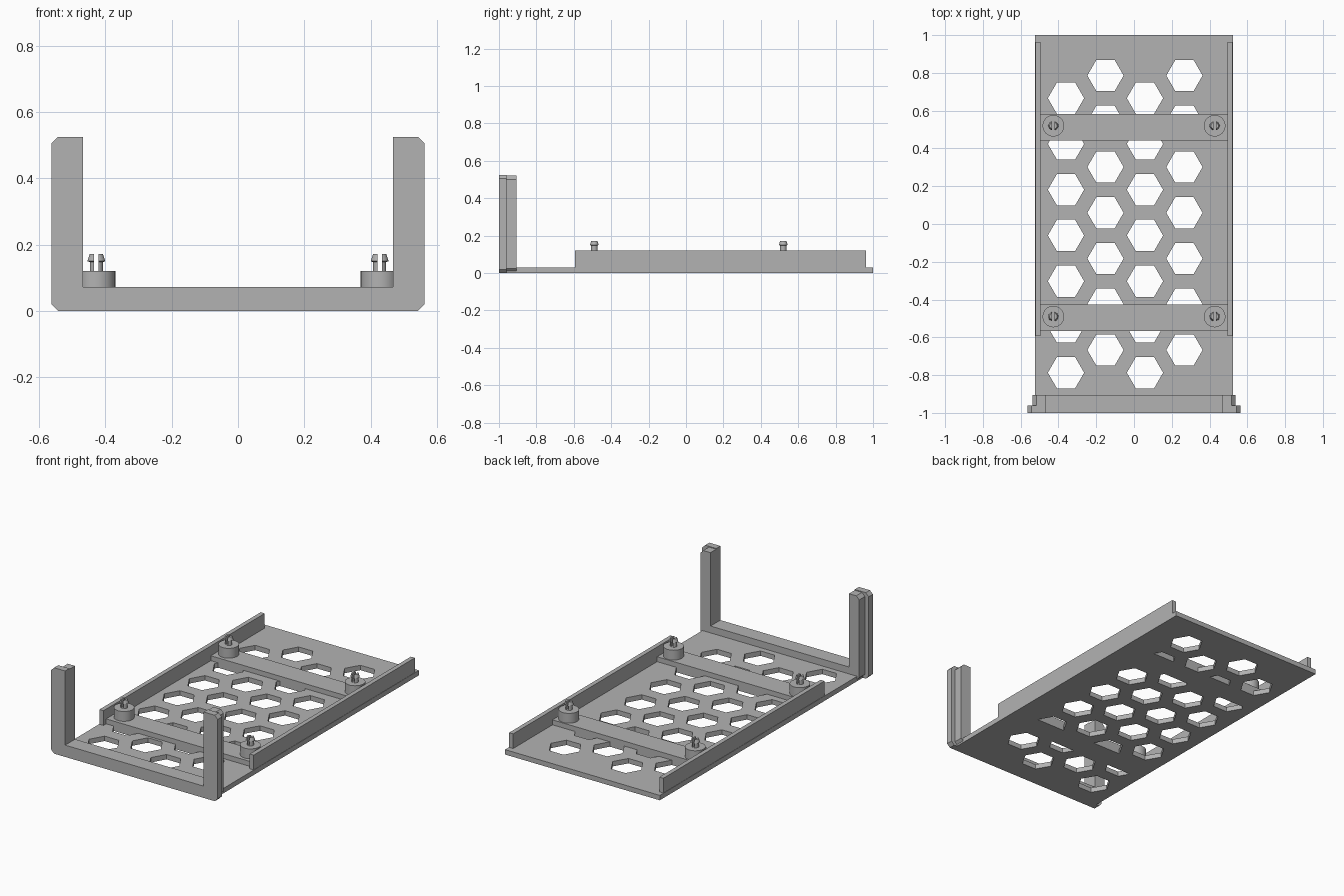
import bpy, bmesh, math

cube = bpy.data.objects.get("Cube")
if cube:
    bpy.data.objects.remove(cube, do_unlink=True)

grey = bpy.data.materials.new("plain grey")
grey.use_nodes = True
grey.diffuse_color = (0.45, 0.45, 0.45, 1)
grey.node_tree.nodes["Principled BSDF"].inputs["Base Color"].default_value = grey.diffuse_color


def add_prism(bm, points, depth):
    """Extrude a closed outline along the given vector."""
    face = bm.faces.new([bm.verts.new(p) for p in points])
    ext = bmesh.ops.extrude_face_region(bm, geom=[face])
    moved = [g for g in ext["geom"] if isinstance(g, bmesh.types.BMVert)]
    bmesh.ops.translate(bm, verts=moved, vec=depth)


def finish(name, bm, smooth=False):
    bmesh.ops.recalc_face_normals(bm, faces=bm.faces)
    mesh = bpy.data.meshes.new(name)
    bm.to_mesh(mesh)
    bm.free()
    obj = bpy.data.objects.new(name, mesh)
    bpy.context.collection.objects.link(obj)
    mesh.materials.append(grey)
    if smooth:
        bpy.ops.object.select_all(action="DESELECT")
        obj.select_set(True)
        bpy.context.view_layer.objects.active = obj
        bpy.ops.object.shade_smooth_by_angle(angle=math.radians(35))
    return obj


def prism(name, points, depth):
    bm = bmesh.new()
    add_prism(bm, points, depth)
    return finish(name, bm)


def box(name, x0, x1, y0, y1, z0, z1):
    pts = [(x0, y0, z0), (x1, y0, z0), (x1, y1, z0), (x0, y1, z0)]
    return prism(name, pts, (0, 0, z1 - z0))


def lathe(name, profile, location, scale_y=1):
    bm = bmesh.new()
    verts = [bm.verts.new((r, 0, z)) for r, z in profile]
    edges = [bm.edges.new(pair) for pair in zip(verts, verts[1:])]
    bmesh.ops.spin(bm, geom=verts + edges, axis=(0, 0, 1), cent=(0, 0, 0),
                   angle=math.tau, steps=32, use_duplicate=False)
    bmesh.ops.remove_doubles(bm, verts=bm.verts, dist=0.0005)
    obj = finish(name, bm, smooth=True)
    obj.location = location
    obj.scale.y = scale_y
    return obj


def cut(obj, cutter):
    """Subtract the cutter, bake the result and drop the cutter."""
    cutter.hide_render = True
    mod = obj.modifiers.new("cut", "BOOLEAN")
    mod.operation = "DIFFERENCE"
    mod.solver = "EXACT"
    mod.object = cutter
    bpy.context.view_layer.update()
    graph = bpy.context.evaluated_depsgraph_get()
    baked = bpy.data.meshes.new_from_object(obj.evaluated_get(graph))
    obj.modifiers.clear()
    obj.data = baked
    bpy.data.objects.remove(cutter, do_unlink=True)


# Tray floor with a honeycomb of holes
floor = box("tray_floor", -0.523, 0.523, -0.99, 1, 0, 0.03)
bm = bmesh.new()
for col in range(4):
    cx = -0.36 + col * 0.209
    top = 0.786 if col % 2 else 0.666
    for row in range(7):
        cy = top - row * 0.2422
        hexagon = [(cx + 0.096 * math.cos(k * math.pi / 3),
                    cy + 0.096 * math.sin(k * math.pi / 3), -0.05) for k in range(6)]
        add_prism(bm, hexagon, (0, 0, 0.15))
cut(floor, finish("hole_cutter", bm))

# Side rails
for side, s in (("left", 1), ("right", -1)):
    x0, x1 = sorted((s * 0.494, s * 0.521))
    box(side + "_rail", x0, x1, -0.593, 0.963, 0, 0.12)


# U-shaped front frame: wide face plate and narrower backing
def u_frame(name, half, bottom, top, y0, y1, c=0.02):
    inner, sill = 0.468, 0.072
    right_half = [(inner, sill), (inner, top), (half - c, top), (half, top - c),
                  (half, bottom + c), (half - c, bottom)]
    outline = right_half + [(-x, z) for x, z in reversed(right_half)]
    prism(name, [(x, y0, z) for x, z in outline], (0, y1 - y0, 0))


u_frame("front_frame", 0.563, 0, 0.525, -1, -0.96)
u_frame("front_frame_backing", 0.537, 0.005, 0.52, -0.96, -0.905)

# Cross bars, each with two standoffs carrying split snap pegs
standoff_profile = [(0, 0.03), (0.057, 0.03), (0.057, 0.12), (0, 0.12)]
peg_profile = [(0, 0.11), (0.02, 0.11), (0.02, 0.147), (0.027, 0.15),
               (0.02, 0.171), (0, 0.171)]
for place, y in (("rear", 0.52), ("front", -0.49)):
    mid = y - 0.007
    box(place + "_cross_bar", -0.495, 0.495, mid - 0.07, mid + 0.07, 0, 0.06)
    for side, s in (("left", 1), ("right", -1)):
        x = s * 0.427
        lathe(f"{place}_{side}_standoff", standoff_profile, (x, y, 0))
        peg = lathe(f"{place}_{side}_peg", peg_profile, (x, y, 0), 0.9)
        cut(peg, box("slot_cutter", x - 0.007, x + 0.007, y - 0.1, y + 0.1, 0.121, 0.3))
